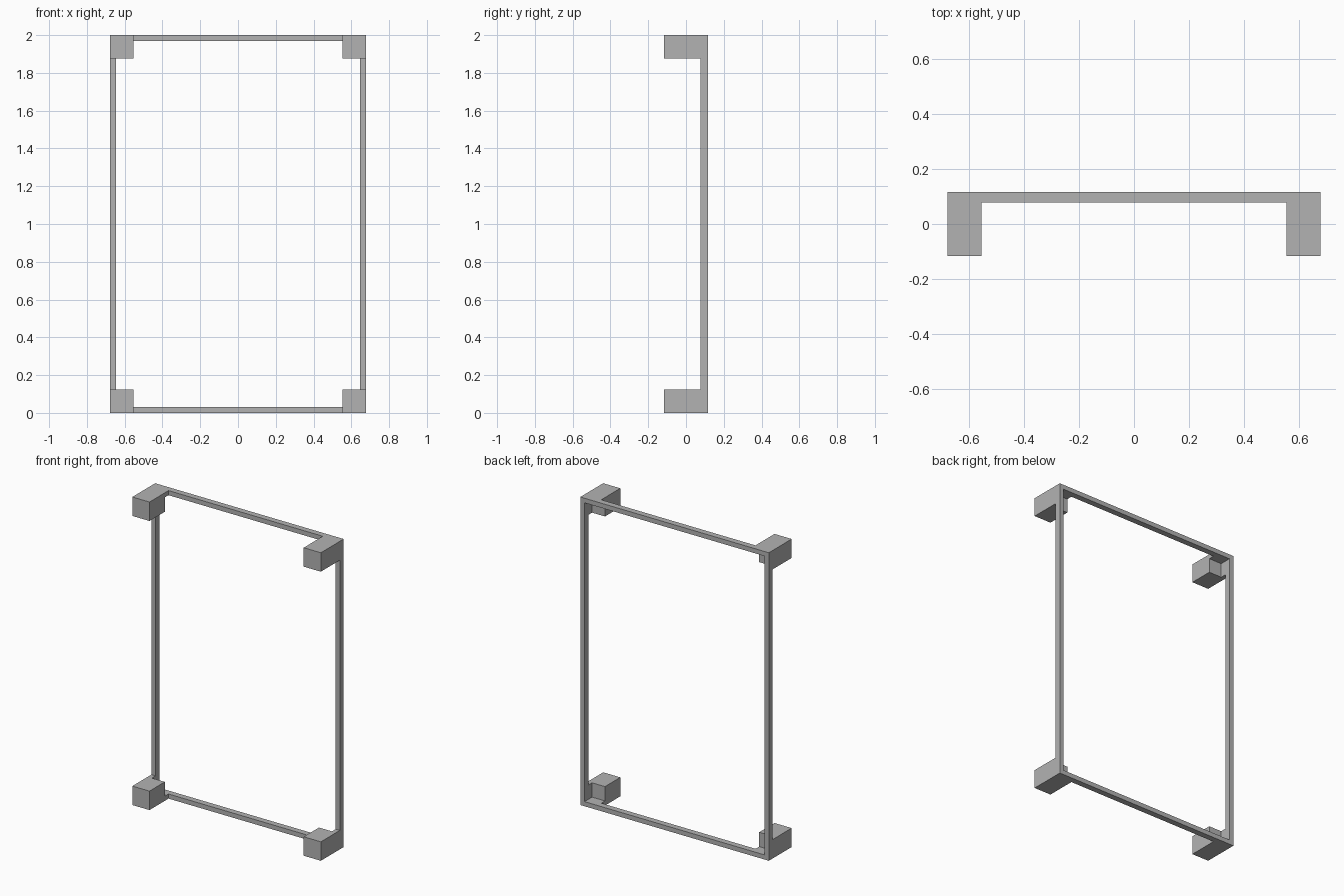
import bpy, bmesh

if "Cube" in bpy.data.objects:
    bpy.data.objects.remove(bpy.data.objects["Cube"])

# Main dimensions
W, H = 0.677, 2.0              # half width, full height
Y_FRONT, Y_BACK = -0.117, 0.117
Y_RAIL = 0.078                 # front of the thin rails
Y_NOTCH = 0.04                 # back of the solid corner blocks
T, B = 0.03, 0.123             # rail thickness, corner block size

grey = bpy.data.materials.new("plain_grey")
grey.diffuse_color = (0.45, 0.45, 0.45, 1)
grey.use_nodes = True
grey.node_tree.nodes["Principled BSDF"].inputs["Base Color"].default_value = grey.diffuse_color


def finish(bm, name):
    bmesh.ops.recalc_face_normals(bm, faces=bm.faces)
    mesh = bpy.data.meshes.new(name)
    bm.to_mesh(mesh)
    bm.free()
    mesh.materials.append(grey)
    obj = bpy.data.objects.new(name, mesh)
    bpy.context.collection.objects.link(obj)


def ring(bm, points, y):
    return [bm.verts.new((x, y, z)) for x, z in points]


def bridge(bm, a, b):
    for i in range(len(a)):
        j = (i + 1) % len(a)
        bm.faces.new((a[i], a[j], b[j], b[i]))


def rect(inset):
    x, lo, hi = W - inset, inset, H - inset
    return [(-x, lo), (x, lo), (x, hi), (-x, hi)]


# Thin rectangular frame with mitred corners
bm = bmesh.new()
outer_f, outer_b = ring(bm, rect(0), Y_RAIL), ring(bm, rect(0), Y_BACK)
inner_f, inner_b = ring(bm, rect(T), Y_RAIL), ring(bm, rect(T), Y_BACK)
for a, b in ((outer_f, outer_b), (outer_b, inner_b),
             (inner_b, inner_f), (inner_f, outer_f)):
    bridge(bm, a, b)
finish(bm, "frame")


# Corner block: solid front, L-shaped lip reaching back to the frame
def corner(name, sx, sz):
    def place(pts):
        return [(sx * (W - u), H / 2 + sz * (H / 2 - v)) for u, v in pts]
    square = place([(0, 0), (B, 0), (B, T), (B, B), (T, B), (0, B)])
    bm = bmesh.new()
    front, notch = ring(bm, square, Y_FRONT), ring(bm, square, Y_NOTCH)
    bm.faces.new(front)
    bridge(bm, front, notch)
    elbow = ring(bm, place([(T, T)]), Y_NOTCH)[0]
    bm.faces.new((notch[2], notch[3], notch[4], elbow))
    lip = notch[:3] + [elbow] + notch[4:]
    lip_end = [bm.verts.new((v.co.x, Y_RAIL, v.co.z)) for v in lip]
    bridge(bm, lip, lip_end)
    bm.faces.new(lip_end)
    finish(bm, name)


for side, sx in (("left", -1), ("right", 1)):
    for level, sz in (("bottom", -1), ("top", 1)):
        corner(f"corner_block_{level}_{side}", sx, sz)
